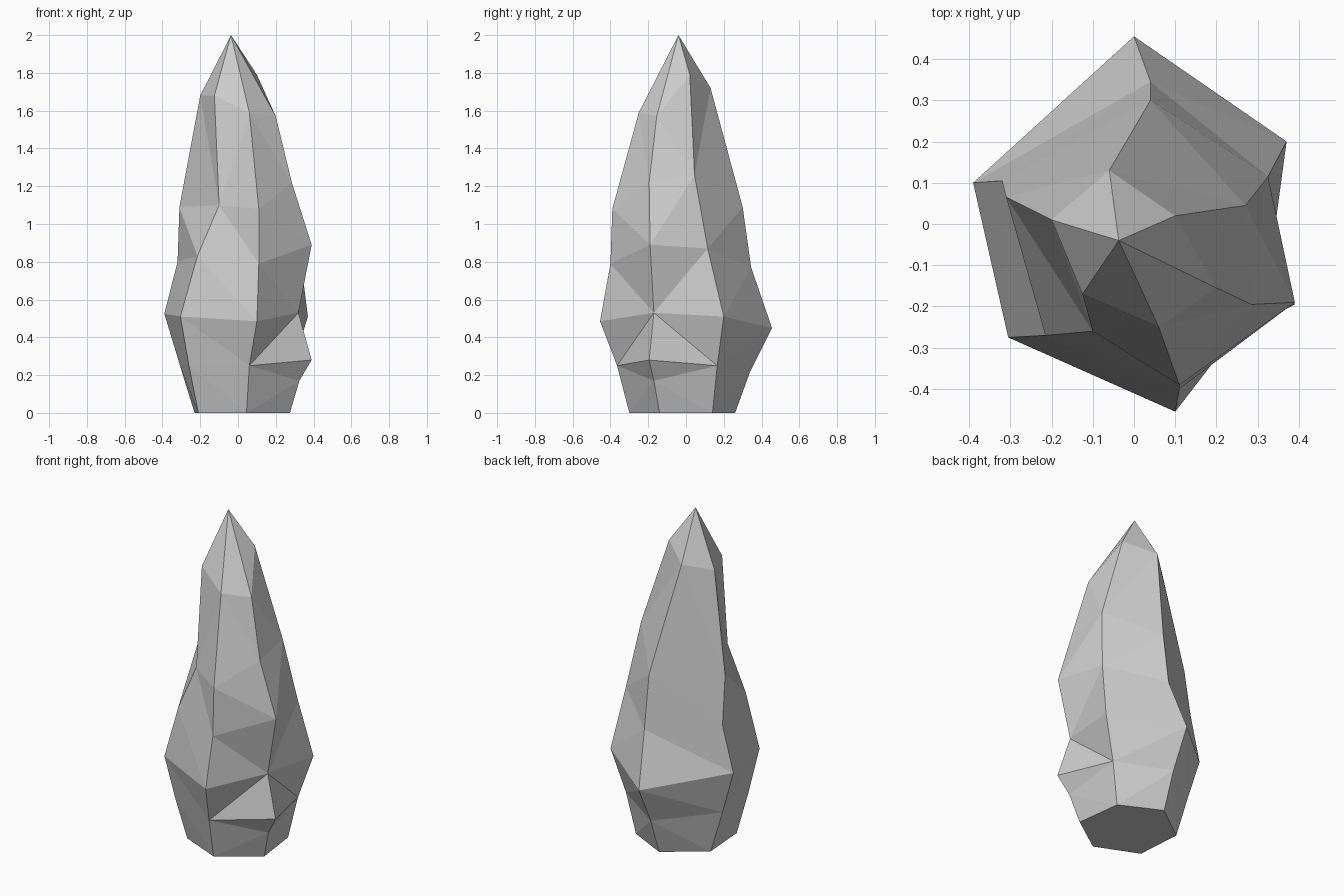
import bpy, bmesh
from mathutils import Vector

if "Cube" in bpy.data.objects:
    bpy.data.objects.remove(bpy.data.objects["Cube"])

# Six ridge lines running from the base towards the tip, counter-clockwise
ridges = [
    # back
    [(0, .26, 0), (0, .34, .22), (0, .455, .45), (.04, .345, .77), (.04, .30, 1.09), (-.06, .13, 1.72)],
    # left back
    [(-.23, .09, 0), (-.31, .09, .26), (-.39, .10, .525), (-.32, .105, .80), (-.31, .065, 1.09), (-.20, .01, 1.68)],
    # left front
    [(-.21, -.19, 0), (-.26, -.235, .25), (-.305, -.275, .51), (-.215, -.27, .83), (-.10, -.26, 1.10), (-.125, -.17, 1.68)],
    # front
    [(.045, -.30, 0), (.06, -.365, .25), (.10, -.455, .485), (.11, -.40, .79), (.11, -.39, 1.08), (.06, -.25, 1.59)],
    # right front
    [(.275, -.14, 0), (.325, -.17, .17), (.39, -.195, .28), (.32, -.17, .53), (.39, -.19, .89), (.285, -.195, 1.22), (.20, -.155, 1.57)],
    # right back
    [(.24, .14, 0), (.29, .165, .25), (.37, .20, .51), (.325, .115, .87), (.27, .045, 1.26), (.10, .02, 1.79)],
]

bm = bmesh.new()
tip = bm.verts.new((-.037, -.04, 2))
columns = [[bm.verts.new(p) for p in ridge] for ridge in ridges]


def zip_faces(a, b):
    """Fill between two ridges with triangles, taking the shorter diagonal."""
    i = j = 0
    while i < len(a) - 1 or j < len(b) - 1:
        step_a = (a[i + 1].co - b[j].co).length if i < len(a) - 1 else 99
        step_b = (a[i].co - b[j + 1].co).length if j < len(b) - 1 else 99
        if step_a < step_b:
            bm.faces.new((a[i], b[j], a[i + 1]))
            i += 1
        else:
            bm.faces.new((a[i], b[j], b[j + 1]))
            j += 1
    bm.faces.new((a[-1], b[-1], tip))


# Faceted sides and flat base
for k, column in enumerate(columns):
    zip_faces(column, columns[(k + 1) % len(columns)])
bm.faces.new([c[0] for c in columns])
bmesh.ops.recalc_face_normals(bm, faces=bm.faces)

mesh = bpy.data.meshes.new("rock_spire")
bm.to_mesh(mesh)
bm.free()
bpy.context.collection.objects.link(bpy.data.objects.new("rock_spire", mesh))
